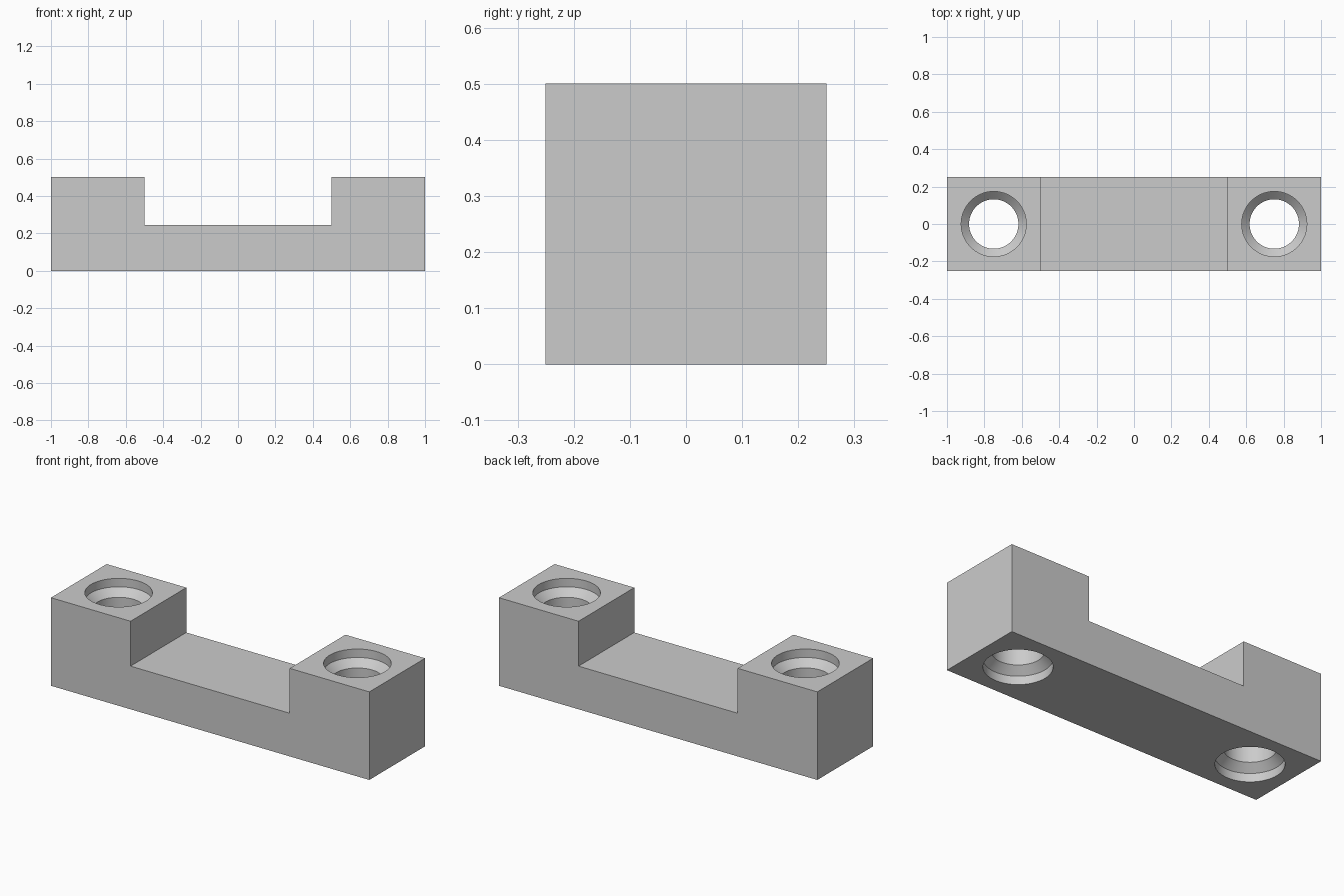
import bpy
import bmesh
import math

cube = bpy.data.objects.get("Cube")
if cube:
    bpy.data.objects.remove(cube, do_unlink=True)

LENGTH, DEPTH, HEIGHT = 2.0, 0.5, 0.5
SADDLE_Z, SADDLE_X = 0.245, 0.5
HOLE_X = 0.75
WIDE_R, BORE_R = 0.174, 0.132
RECESS, CONE_END = 0.048, 0.088
SEGMENTS = 64

grey = bpy.data.materials.new("light_grey")
grey.use_nodes = True
colour = (0.6, 0.6, 0.6, 1.0)
grey.diffuse_color = colour
grey.node_tree.nodes["Principled BSDF"].inputs["Base Color"].default_value = colour


def add_object(name, bm):
    bmesh.ops.recalc_face_normals(bm, faces=bm.faces)
    mesh = bpy.data.meshes.new(name)
    bm.to_mesh(mesh)
    bm.free()
    mesh.materials.append(grey)
    obj = bpy.data.objects.new(name, mesh)
    bpy.context.collection.objects.link(obj)
    return obj


# Mounting bracket: U-shaped profile extruded through its depth
half = [(LENGTH / 2, 0), (LENGTH / 2, HEIGHT), (SADDLE_X, HEIGHT), (SADDLE_X, SADDLE_Z)]
outline = half + [(-x, z) for x, z in reversed(half)]
bm = bmesh.new()
face = bm.faces.new([bm.verts.new((x, -DEPTH / 2, z)) for x, z in outline])
moved = bmesh.ops.extrude_face_region(bm, geom=[face])["geom"]
bmesh.ops.translate(bm, vec=(0, DEPTH, 0),
                    verts=[v for v in moved if isinstance(v, bmesh.types.BMVert)])
bracket = add_object("mounting_bracket", bm)


# Stepped hole cutters: bore with a tapered recess at each end
def hole_cutter(name, x):
    lower = [(WIDE_R, -0.1), (WIDE_R, RECESS), (BORE_R, CONE_END)]
    profile = lower + [(r, HEIGHT - z) for r, z in reversed(lower)]
    bm = bmesh.new()
    rings = []
    for r, z in profile:
        ring = []
        for i in range(SEGMENTS):
            a = math.tau * i / SEGMENTS
            ring.append(bm.verts.new((x + r * math.cos(a), r * math.sin(a), z)))
        rings.append(ring)
    for low, high in zip(rings, rings[1:]):
        for i in range(SEGMENTS):
            j = (i + 1) % SEGMENTS
            bm.faces.new((low[i], low[j], high[j], high[i]))
    bm.faces.new(rings[0])
    bm.faces.new(rings[-1])
    cutter = add_object(name, bm)
    cutter.hide_render = True
    return cutter


bpy.ops.object.select_all(action="DESELECT")
bracket.select_set(True)
bpy.context.view_layer.objects.active = bracket

for side, x in (("left", HOLE_X), ("right", -HOLE_X)):
    cutter = hole_cutter(side + "_hole_cutter", x)
    mod = bracket.modifiers.new(side + "_hole", "BOOLEAN")
    mod.operation = "DIFFERENCE"
    mod.solver = "EXACT"
    mod.object = cutter
    bpy.ops.object.modifier_apply(modifier=mod.name)
    bpy.data.objects.remove(cutter, do_unlink=True)

# Smooth bores with crisp edges
bpy.ops.object.shade_smooth_by_angle(angle=math.radians(30))
